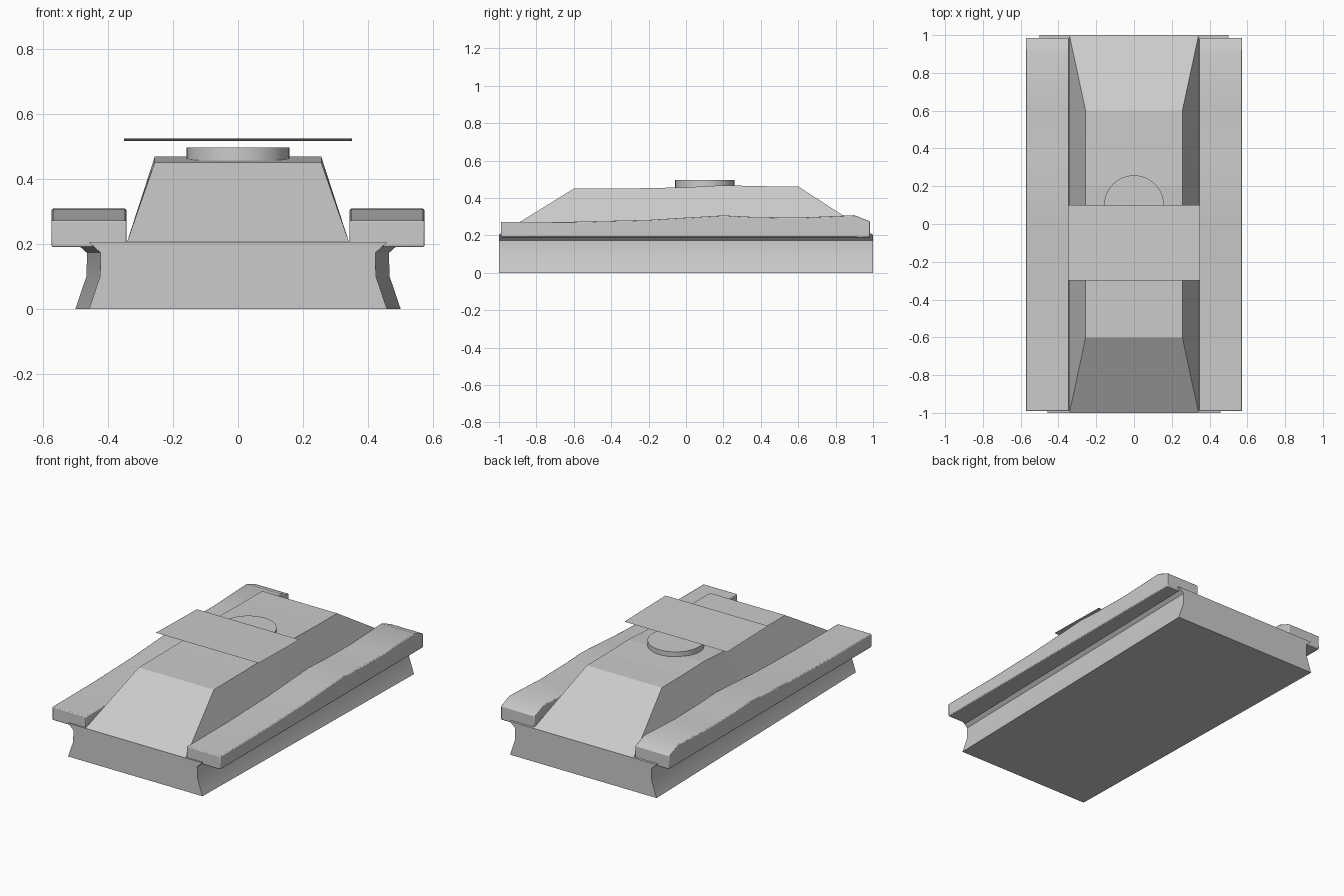
import bpy, bmesh, math

if "Cube" in bpy.data.objects:
    bpy.data.objects.remove(bpy.data.objects["Cube"])


def loft(name, rings):
    """Closed solid through a list of equal-length point rings."""
    bm = bmesh.new()
    vs = [[bm.verts.new(p) for p in r] for r in rings]
    n = len(rings[0])
    for a, b in zip(vs, vs[1:]):
        for i in range(n):
            j = (i + 1) % n
            bm.faces.new((a[i], a[j], b[j], b[i]))
    bm.faces.new(vs[0])
    bm.faces.new(vs[-1])
    bmesh.ops.recalc_face_normals(bm, faces=bm.faces)
    me = bpy.data.meshes.new(name)
    bm.to_mesh(me)
    bm.free()
    ob = bpy.data.objects.new(name, me)
    bpy.context.collection.objects.link(ob)
    return ob


def smooth(ob, deg=30):
    bpy.ops.object.select_all(action='DESELECT')
    bpy.context.view_layer.objects.active = ob
    ob.select_set(True)
    bpy.ops.object.shade_smooth_by_angle(angle=math.radians(deg))


# Lower hull: waisted section, slightly narrower at the front
half = [(0.5, 0), (0.466, 0.10), (0.464, 0.172), (0.482, 0.188), (0.5, 0.205)]
section = half + [(-x, z) for x, z in reversed(half)]


def hull_ring(y, inset):
    return [(x - math.copysign(inset, x), y, z) for x, z in section]


smooth(loft("lower_hull", [hull_ring(-1, 0.042), hull_ring(1, 0)]))

# Track guards with a gently waved top
wave = [(-0.99, 0.272), (-0.6, 0.273), (-0.2, 0.283), (0, 0.295), (0.2, 0.307),
        (0.35, 0.299), (0.6, 0.295), (0.9, 0.308), (0.985, 0.275)]
guard = loft("track_guard", [[(0.343, y, 0.19), (0.573, y, 0.19),
                              (0.573, y, z), (0.343, y, z)] for y, z in wave])
bev = guard.modifiers.new("edge", 'BEVEL')
bev.width = 0.005
bev.segments = 2
bev.limit_method = 'ANGLE'
bev.angle_limit = math.radians(40)
mir = guard.modifiers.new("mirror", 'MIRROR')
mir.use_axis[0] = True
smooth(guard)

# Superstructure: sloped sides, raised roof behind the middle
roof = [(-1, -0.6, 0.45), (-0.4, -0.3, 0.451), (-0.1, 0, 0.457),
        (0.2, 0.2, 0.468), (0.6, 0.4, 0.463), (1, 0.6, 0.462)]
loft("superstructure", [[(-0.342, b, 0.203), (0.342, b, 0.203),
                         (0.256, t, z), (-0.256, t, z)] for b, t, z in roof])

# Round hatch
bpy.ops.mesh.primitive_cylinder_add(vertices=48, radius=0.158, depth=0.055,
                                    location=(0, 0.1, 0.469))
hatch = bpy.context.object
hatch.name = "round_hatch"
smooth(hatch)

# Thin floating cover sheet, tilted slightly
me = bpy.data.meshes.new("cover_sheet")
me.from_pydata([(-0.35, -0.3, 0.524), (0.35, -0.3, 0.524),
                (0.35, 0.1, 0.516), (-0.35, 0.1, 0.516)], [], [(0, 1, 2, 3)])
bpy.context.collection.objects.link(bpy.data.objects.new("cover_sheet", me))
